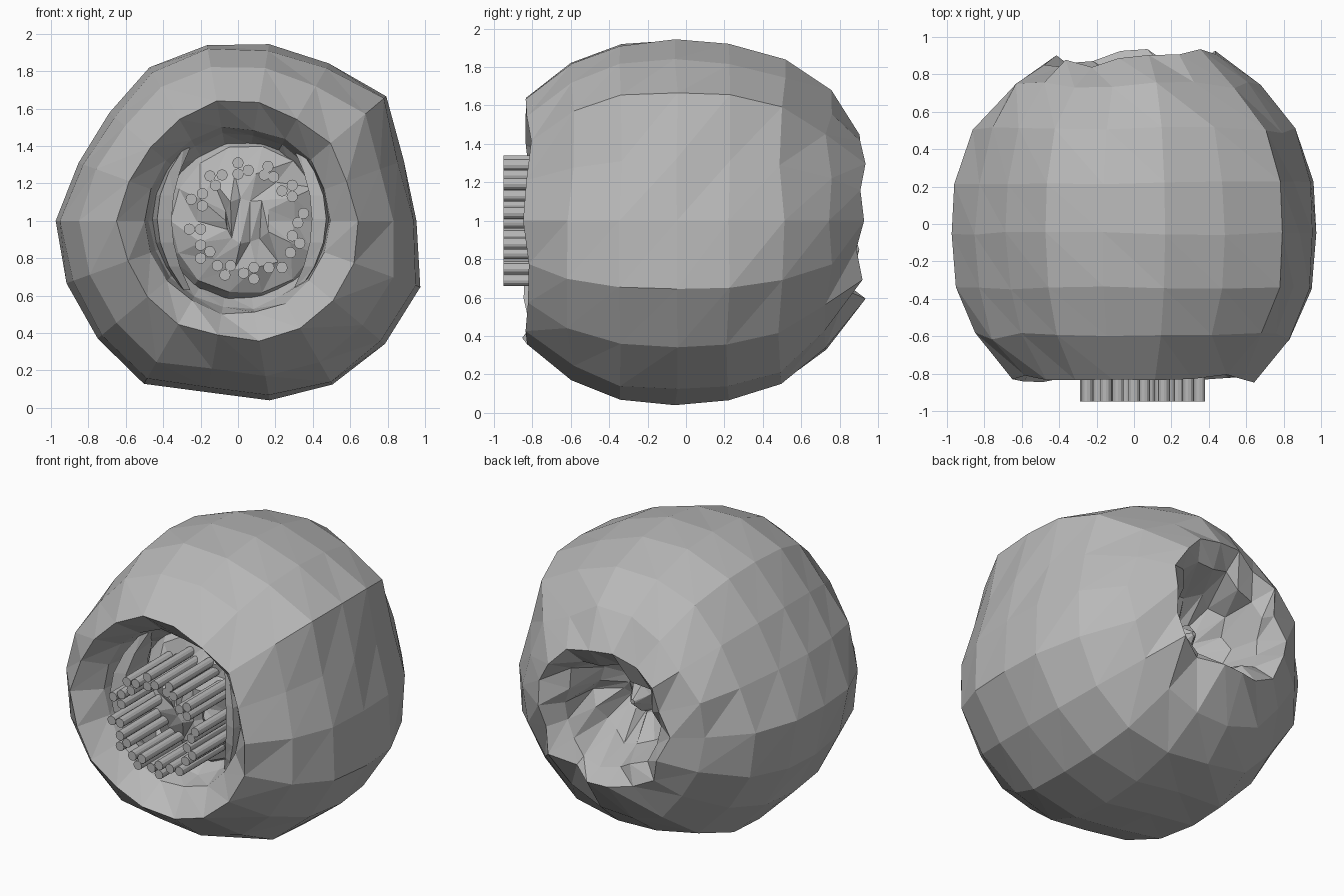
import bpy, bmesh, math, random
from mathutils import Vector

if "Cube" in bpy.data.objects:
    bpy.data.objects.remove(bpy.data.objects["Cube"])

random.seed(4)
grey = bpy.data.materials.new("stone grey")
grey.diffuse_color = (0.48, 0.48, 0.48, 1)
grey.use_nodes = True
grey.node_tree.nodes["Principled BSDF"].inputs["Base Color"].default_value = grey.diffuse_color
SEG = 18


def finish(bm, name):
    bmesh.ops.triangulate(bm, faces=bm.faces[:])
    bmesh.ops.recalc_face_normals(bm, faces=bm.faces[:])
    me = bpy.data.meshes.new(name)
    bm.to_mesh(me)
    bm.free()
    me.materials.append(grey)
    ob = bpy.data.objects.new(name, me)
    bpy.context.collection.objects.link(ob)
    return ob


def bridge(bm, a, b):
    n = len(a)
    for i in range(n):
        j = (i + 1) % n
        # diagonals all lean the same way for a swirling faceted look
        bm.faces.new((a[i], a[j], b[j]))
        bm.faces.new((a[i], b[j], b[i]))


def lathe(name, rows, seg, lumps=None, cx=0.0, cap_start=False, cap_end=False):
    """Rows are (y, radius, lump weight, radius jitter, y jitter) around the y axis."""
    bm = bmesh.new()
    rings = []
    for y, r, w, jr, jy in rows:
        ring = []
        for i in range(seg):
            a = math.tau * i / seg
            m = 1 + w * ((lumps[i] if lumps else 1) - 1)
            rr = r * m + random.uniform(-jr, jr)
            yy = y + random.uniform(-jy, jy)
            ring.append(bm.verts.new((cx + rr * math.cos(a), yy, 1 + rr * math.sin(a))))
        rings.append(ring)
    for a, b in zip(rings, rings[1:]):
        bridge(bm, a, b)
    for use, ring in ((cap_start, rings[0]), (cap_end, rings[-1])):
        if use:
            bm.faces.new(ring)
    return finish(bm, name)


# Outer shell: lumpy faceted ball, rolled in at the front mouth and back crater
lumps = [.985, .955, 1.07, .99, .973, .98, .97, .92, .93,
         1.0, 1.0, 1.0, 1.04, .95, 1.0, 1.046, 1.06, 1.06]
shell = [
    (-0.40, 0.40, 0, .02, .02),
    (-0.52, 0.47, 0, .01, .02),
    (-0.68, 0.50, 0, .01, .01),
    (-0.83, 0.64, .3, .015, .025),
    (-0.60, 0.84, .7, .01, .02),
    (-0.34, 0.945, 1, .01, .01),
    (-0.05, 0.975, .9, .01, .01),
    (0.22, 0.955, 1, .01, .01),
    (0.50, 0.865, .9, .015, .02),
    (0.74, 0.67, .5, .03, .02),
    (0.88, 0.45, 0, .04, .06),
    (0.78, 0.33, 0, .04, .04),
    (0.55, 0.27, 0, .03, .04),
    (0.40, 0.14, 0, .03, .04),
]
lathe("outer_shell", shell, SEG, lumps, cap_end=True)

# Domed core inside the mouth
core = [
    (-0.38, 0.46, 0, .01, 0),
    (-0.48, 0.40, 0, .01, .01),
    (-0.54, 0.27, 0, .02, .03),
    (-0.57, 0.12, 0, .02, .04),
]
lathe("inner_core", core, 14, cx=0.04, cap_end=True)

# Small pointed stub in the back crater
lathe("crater_stub", [(0.36, .12, 0, .02, 0), (0.48, .08, 0, .02, .02),
                      (0.56, .015, 0, 0, 0)], 7, cap_end=True)


# Curved blades standing on both sides of the mouth
def blade(name, side):
    bm = bmesh.new()
    rings = []
    n = 7
    for k in range(n):
        t = -1 + 2 * k / (n - 1)
        fat = 1 - 0.55 * t * t
        x = 0.02 + side * (0.43 - 0.13 * t * t)
        z = 1.01 + 0.38 * t
        w = 0.055 * fat
        front = -0.72 + 0.12 * t * t
        pts = [(x - side * w, front + .03), (x + side * w * .4, front),
               (x + side * w, -0.42), (x - side * w * .6, -0.42)]
        rings.append([bm.verts.new((px, py, z)) for px, py in pts])
    for a, b in zip(rings, rings[1:]):
        bridge(bm, a, b)
    bm.faces.new(rings[0])
    bm.faces.new(rings[-1])
    finish(bm, name)


blade("left_blade", -1)
blade("right_blade", 1)

# Ring of rods reaching out of the mouth, as (x, z) centres
rods = [(0, 1.31), (0, 1.25), (.055, 1.27), (.16, 1.29), (.19, 1.235), (.14, 1.245),
        (.235, 1.16), (.29, 1.19), (.29, 1.13), (.35, 1.04), (.32, .99), (.29, .92),
        (.33, .88), (.28, .83), (.235, .75), (.165, .75), (.085, .75), (.085, .69),
        (.03, .72), (-.04, .76), (-.07, .71), (-.11, .76), (-.15, .835), (-.2, .8),
        (-.2, .87), (-.2, .955), (-.26, .955), (-.19, 1.08), (-.25, 1.115),
        (-.19, 1.145), (-.12, 1.19), (-.15, 1.24), (-.085, 1.245)]
bm = bmesh.new()
for x, z in rods:
    ends = [[bm.verts.new((x + .03 * math.cos(math.tau * i / 12), y,
                           z + .03 * math.sin(math.tau * i / 12))) for i in range(12)]
            for y in (-0.95, -0.45)]
    bridge(bm, *ends)
    bm.faces.new(ends[0])
    bm.faces.new(ends[1])
finish(bm, "rods")
